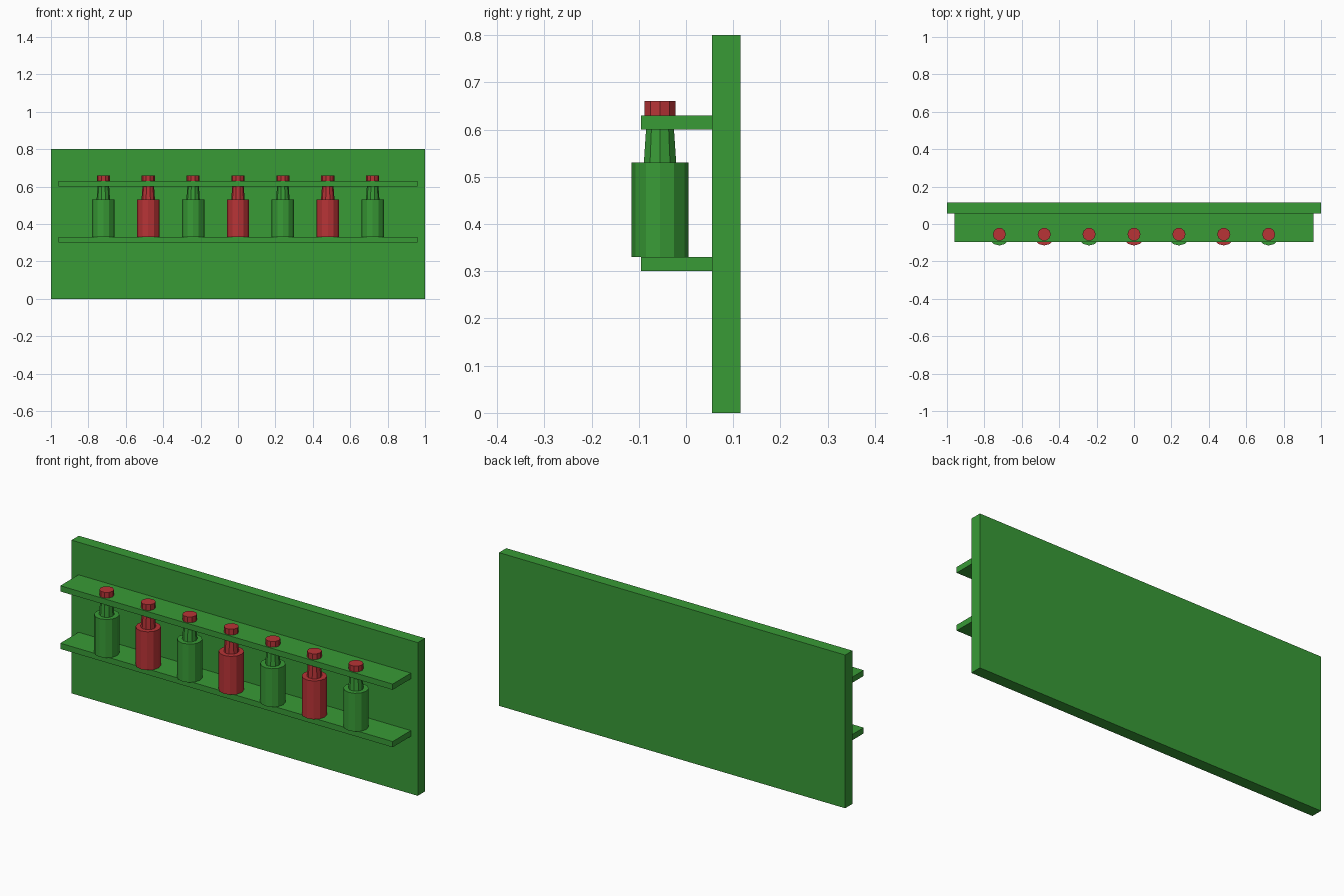
import bpy
import bmesh
from mathutils import Matrix

if "Cube" in bpy.data.objects:
    bpy.data.objects.remove(bpy.data.objects["Cube"])


def make_material(name, rgb):
    mat = bpy.data.materials.new(name)
    mat.diffuse_color = (*rgb, 1.0)
    mat.use_nodes = True
    mat.node_tree.nodes["Principled BSDF"].inputs["Base Color"].default_value = mat.diffuse_color
    return mat


GREEN = make_material("green", (0.04, 0.328, 0.037))
RED = make_material("red", (0.479, 0.034, 0.037))


def finish(bm, name, mat):
    mesh = bpy.data.meshes.new(name)
    bm.to_mesh(mesh)
    bm.free()
    mesh.materials.append(mat)
    obj = bpy.data.objects.new(name, mesh)
    bpy.context.collection.objects.link(obj)
    return obj


def box(name, low, high, mat):
    bm = bmesh.new()
    size = [h - l for l, h in zip(low, high)]
    mid = [(h + l) / 2 for l, h in zip(low, high)]
    bmesh.ops.create_cube(bm, size=1.0,
                          matrix=Matrix.Translation(mid) @ Matrix.Diagonal((*size, 1)))
    return finish(bm, name, mat)


def cone(name, x, z0, z1, r0, r1, sides, mat):
    # tapered or straight prism, with a corner pointing along x
    bm = bmesh.new()
    bmesh.ops.create_cone(bm, cap_ends=True, segments=sides,
                          radius1=r0, radius2=r1, depth=z1 - z0)
    if max(abs(v.co.x) for v in bm.verts) < max(r0, r1) - 1e-4:
        bmesh.ops.rotate(bm, verts=bm.verts, matrix=Matrix.Rotation(1.5707963, 3, 'Z'))
    bmesh.ops.translate(bm, verts=bm.verts, vec=(x, BOTTLE_Y, (z0 + z1) / 2))
    return finish(bm, name, mat)


BOTTLE_Y = -0.055

# Back board
box("back_board", (-1, 0.055, 0), (1, 0.115, 0.8), GREEN)

# Lower shelf and upper retaining rail
box("lower_shelf", (-0.96, -0.095, 0.30), (0.96, 0.055, 0.33), GREEN)
box("upper_rail", (-0.96, -0.095, 0.60), (0.96, 0.055, 0.63), GREEN)

# Row of bottles, alternating green and red, all with red caps
for i in range(7):
    x = (i - 3) * 0.24
    glass = RED if i % 2 else GREEN
    cone(f"bottle_body_{i + 1}", x, 0.33, 0.53, 0.06, 0.06, 12, glass)
    cone(f"bottle_neck_{i + 1}", x, 0.53, 0.63, 0.036, 0.029, 10, glass)
    cone(f"bottle_cap_{i + 1}", x, 0.63, 0.66, 0.035, 0.035, 10, RED)
